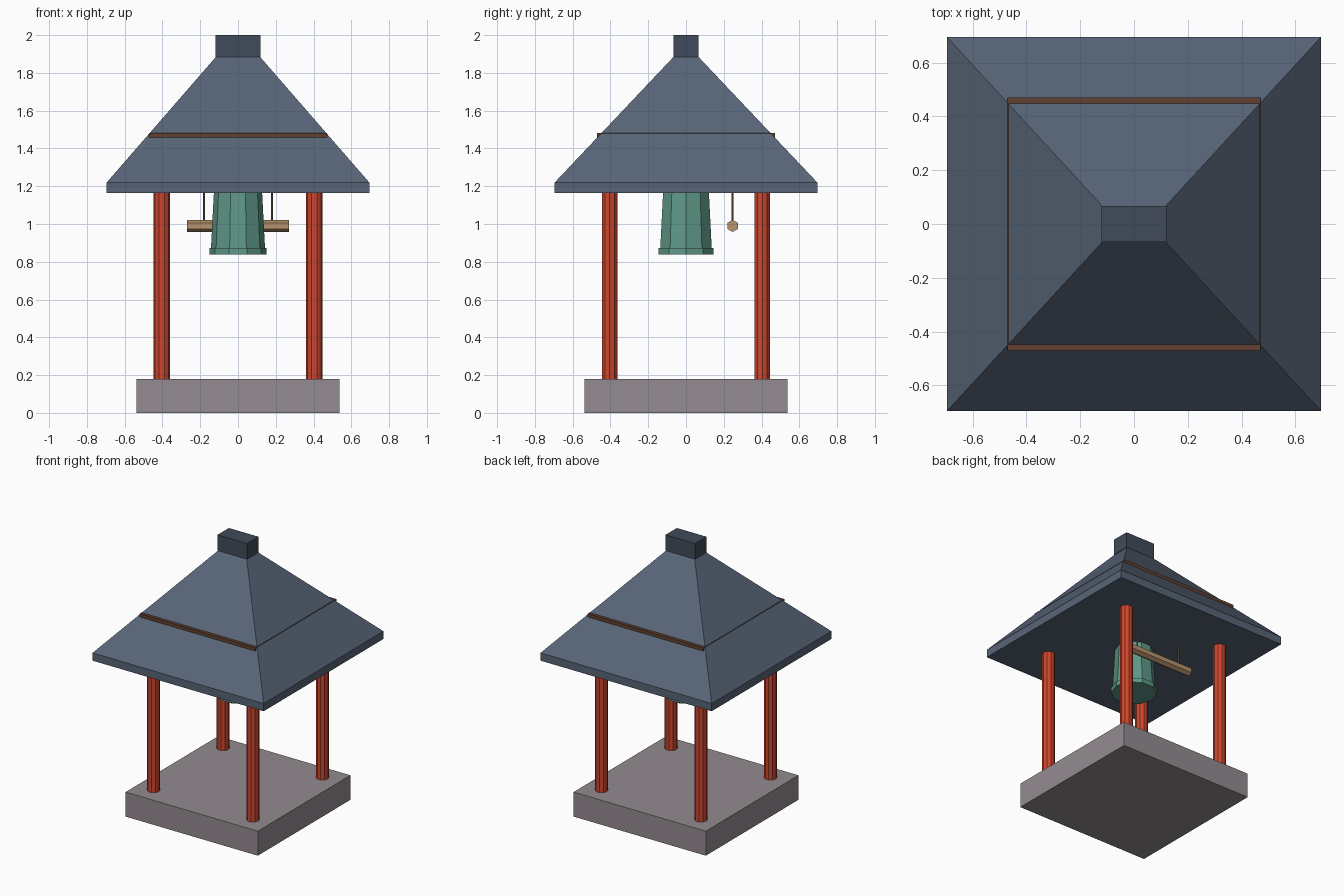
import bpy, math

if "Cube" in bpy.data.objects:
    bpy.data.objects.remove(bpy.data.objects["Cube"])


def material(name, r, g, b):
    m = bpy.data.materials.new(name)
    m.diffuse_color = [(c / 255) ** 2.2 for c in (r, g, b)] + [1]
    m.use_nodes = True
    m.node_tree.nodes["Principled BSDF"].inputs["Base Color"].default_value = m.diffuse_color
    return m


STONE = material("stone", 146, 138, 144)
RED = material("red_paint", 205, 72, 50)
TILE = material("roof_tile", 88, 100, 118)
DARK = material("ridge_tile", 66, 76, 90)
BROWN = material("dark_wood", 98, 66, 52)
BRONZE = material("bronze", 96, 152, 136)
WOOD = material("log_wood", 182, 146, 108)
ROPE = material("rope", 128, 112, 84)


def loft(name, rings, mat, loc=(0, 0, 0), rot=(0, 0, 0)):
    """Closed solid from a stack of equal-sized point rings."""
    n = len(rings[0])
    verts = [p for ring in rings for p in ring]
    faces = [tuple(reversed(range(n))),
             tuple(range(len(verts) - n, len(verts)))]
    for k in range(len(rings) - 1):
        for i in range(n):
            j = (i + 1) % n
            faces.append((k * n + i, k * n + j, (k + 1) * n + j, (k + 1) * n + i))
    me = bpy.data.meshes.new(name)
    me.from_pydata(verts, [], faces)
    me.materials.append(mat)
    ob = bpy.data.objects.new(name, me)
    ob.location, ob.rotation_euler = loc, rot
    bpy.context.collection.objects.link(ob)
    return ob


def rect(x, y, z):
    return [(-x, -y, z), (x, -y, z), (x, y, z), (-x, y, z)]


def circle(r, z, n):
    return [(r * math.cos(math.tau * i / n), r * math.sin(math.tau * i / n), z)
            for i in range(n)]


# Stone base
loft("base", [rect(0.537, 0.537, 0), rect(0.537, 0.537, 0.18)], STONE)

# Four red posts
for sx, side in ((-1, "left"), (1, "right")):
    for sy, end in ((-1, "front"), (1, "back")):
        loft(f"{end}_{side}_post", [circle(0.044, 0.18, 10), circle(0.044, 1.17, 10)],
             RED, (sx * 0.404, sy * 0.404, 0))

# Hipped roof with eave edge, trim band and ridge cap
loft("roof", [rect(0.695, 0.695, 1.163), rect(0.695, 0.695, 1.22),
              rect(0.115, 0.064, 1.887)], TILE)
loft("roof_band", [rect(0.47, 0.47, 1.453), rect(0.47, 0.47, 1.482)], BROWN)
loft("ridge_cap", [rect(0.12, 0.066, 1.885), rect(0.12, 0.066, 2.0)], DARK)

# Bell with flared lip
loft("bell", [circle(0.152, 0.838, 10), circle(0.152, 0.872, 10),
              circle(0.143, 0.873, 10), circle(0.127, 1.18, 10)], BRONZE)

# Striking log hung on two ropes behind the bell
loft("striker_log", [circle(0.032, -0.27, 6), circle(0.032, 0.27, 6)],
     WOOD, (0, 0.247, 0.99), (0, math.pi / 2, 0))
for sx, side in ((-1, "left"), (1, "right")):
    loft(f"{side}_rope", [circle(0.006, 1.0, 6), circle(0.006, 1.17, 6)],
         ROPE, (sx * 0.18, 0.247, 0))
